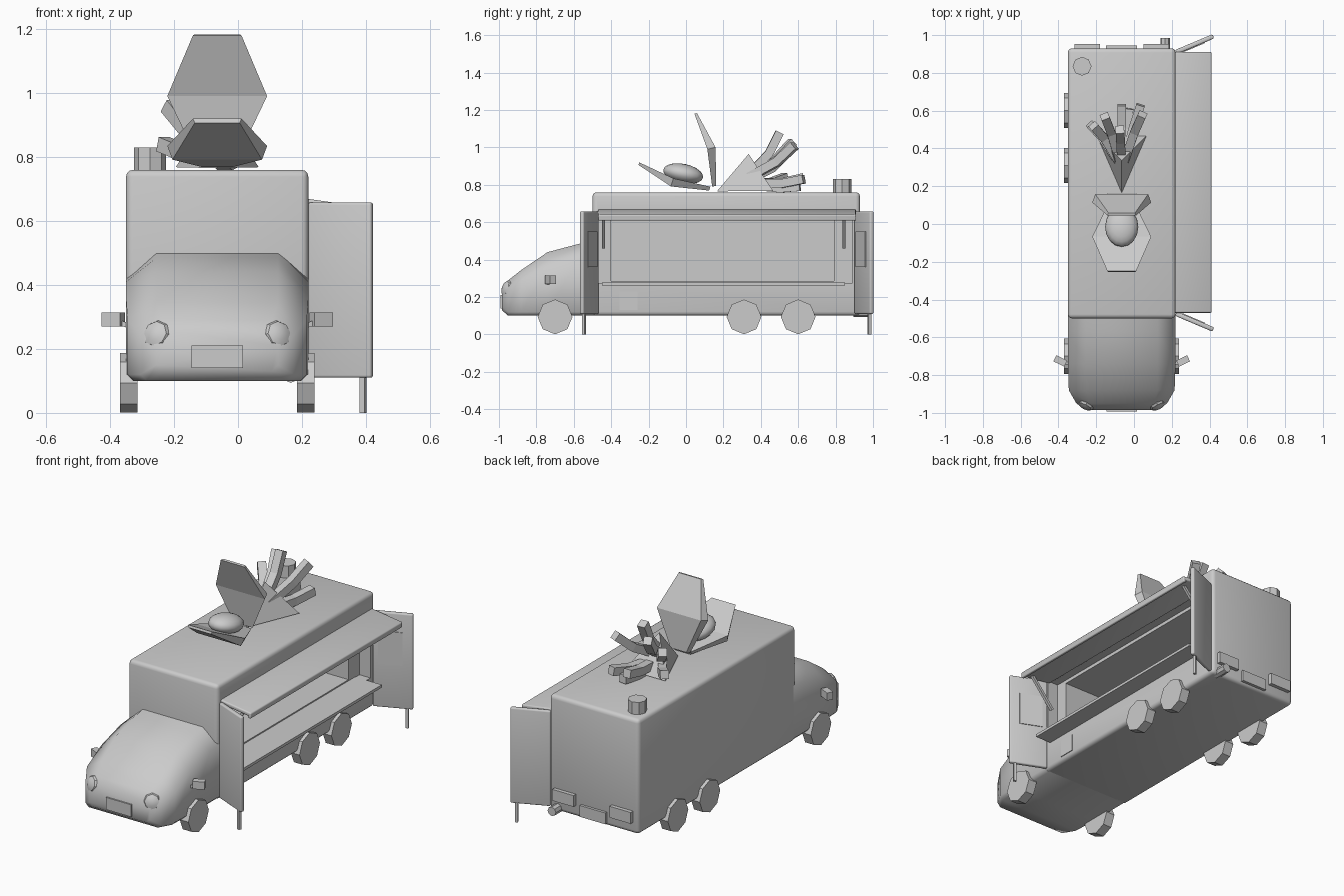
import bpy, bmesh, math
from mathutils import Vector, Matrix

if "Cube" in bpy.data.objects:
    bpy.data.objects.remove(bpy.data.objects["Cube"], do_unlink=True)

grey = bpy.data.materials.new("plain_grey")
grey.use_nodes = True
grey.diffuse_color = (0.6, 0.6, 0.6, 1)
grey.node_tree.nodes["Principled BSDF"].inputs["Base Color"].default_value = (0.6, 0.6, 0.6, 1)
CX = -0.065  # centre line of the van


def finish(name, bm, smooth=None):
    bmesh.ops.recalc_face_normals(bm, faces=bm.faces)
    mesh = bpy.data.meshes.new(name)
    bm.to_mesh(mesh)
    bm.free()
    mesh.materials.append(grey)
    ob = bpy.data.objects.new(name, mesh)
    bpy.context.collection.objects.link(ob)
    if smooth:
        bpy.ops.object.select_all(action='DESELECT')
        ob.select_set(True)
        bpy.context.view_layer.objects.active = ob
        bpy.ops.object.shade_smooth_by_angle(angle=math.radians(smooth))
    return ob


def box(name, lo, hi, bevel=0, turn=None):
    """Box between two corners, optionally bevelled and then transformed."""
    lo, hi = Vector(lo), Vector(hi)
    bm = bmesh.new()
    bmesh.ops.create_cube(bm, size=1, matrix=Matrix.Translation((lo + hi) / 2)
                          @ Matrix.Diagonal((*(hi - lo), 1)))
    if bevel:
        bmesh.ops.bevel(bm, geom=bm.edges[:], offset=bevel, segments=3,
                        profile=0.5, affect='EDGES')
    if turn:
        bm.transform(turn)
    return finish(name, bm, 40 if bevel else None)


def loft(name, rings, smooth=None):
    """Skin a row of equal rings and cap both ends."""
    bm = bmesh.new()
    rows = [[bm.verts.new(p) for p in ring] for ring in rings]
    n = len(rows[0])
    for a, b in zip(rows, rows[1:]):
        for i in range(n):
            bm.faces.new((a[i], a[(i + 1) % n], b[(i + 1) % n], b[i]))
    bm.faces.new(rows[0])
    bm.faces.new(rows[-1])
    return finish(name, bm, smooth)


def sweep(name, points, width):
    """Square bar along a path."""
    pts = [Vector(p) for p in points]
    rings = []
    for i, p in enumerate(pts):
        d = pts[min(i + 1, len(pts) - 1)] - pts[max(i - 1, 0)]
        side = d.cross(Vector((0, 0, 1)))
        side = side.normalized() if side.length > 1e-4 else Vector((1, 0, 0))
        up = side.cross(d).normalized()
        h = width / 2
        rings.append([p + side * a * h + up * b * h
                      for a, b in ((-1, -1), (1, -1), (1, 1), (-1, 1))])
    return loft(name, rings)


def cylinder(name, centre, radius, depth, axis='Z', sides=8):
    rot = {'X': Matrix.Rotation(math.pi / 2, 4, 'Y'),
           'Y': Matrix.Rotation(math.pi / 2, 4, 'X'), 'Z': Matrix()}[axis]
    bm = bmesh.new()
    bmesh.ops.create_cone(bm, cap_ends=True, segments=sides, radius1=radius, radius2=radius,
                          depth=depth, matrix=Matrix.Translation(centre) @ rot)
    return finish(name, bm)


def ball(name, centre, radii, rot=Matrix(), segs=8, rings=6, smooth=None):
    bm = bmesh.new()
    bmesh.ops.create_uvsphere(bm, u_segments=segs, v_segments=rings, radius=1,
                              matrix=Matrix.Translation(centre) @ rot @ Matrix.Diagonal((*radii, 1)))
    return finish(name, bm, smooth)


# Cargo body with a stepped serving hatch
body = box("body", (-0.35, -0.50, 0.10), (0.22, 0.93, 0.76), 0.022)
for lo, hi in (((0.15, -0.47, 0.275), (0.5, 0.89, 0.66)),
               ((-0.31, -0.40, 0.285), (0.3, 0.79, 0.64))):
    cutter = box("hatch_cutter", lo, hi)
    cutter.hide_render = True
    mod = body.modifiers.new("hatch", 'BOOLEAN')
    mod.operation, mod.solver, mod.object = 'DIFFERENCE', 'EXACT', cutter
    bpy.context.view_layer.objects.active = body
    bpy.ops.object.modifier_apply(modifier=mod.name)
    bpy.data.objects.remove(cutter, do_unlink=True)

# Cab: y, half width, roof half width, roof z, shoulder z, floor z
cab = []
for y, hw, tw, top, sh, b in ((-0.47, .285, .19, .505, .42, .10), (-0.57, .285, .19, .485, .41, .10),
                              (-0.74, .285, .19, .44, .36, .10), (-0.88, .28, .19, .345, .29, .10),
                              (-0.95, .24, .17, .29, .245, .10), (-0.985, .19, .13, .25, .21, .13)):
    half = [(tw, top), (hw, sh), (hw, b + .02), (hw - .02, b)]
    cab.append([(CX + x, y, z) for x, z in half] + [(CX - x, y, z) for x, z in reversed(half)])
loft("cab", cab, 62)
box("front_plate", (-0.145, -0.993, 0.14), (0.015, -0.975, 0.21))

# Paired cab and wheel parts
for s, side in ((1, "left"), (-1, "right")):
    aim = Vector((s * 0.5, -1, 0.35)).to_track_quat('Z', 'Y').to_matrix().to_4x4()
    ball(side + "_headlight", (CX + s * 0.19, -0.958, 0.245), (.046, .046, .022), aim, smooth=30)
    x = CX + s * 0.325
    turn = Matrix.Translation((x, -0.725, 0.292)) @ Matrix.Rotation(s * 0.45, 4, 'Z')
    box(side + "_mirror", (-0.032, -0.018, -0.022), (0.032, 0.018, 0.022), 0, turn)
    sweep(side + "_mirror_arm", [(CX + s * .27, -0.74, .27), (x, -0.73, .29)], 0.015)
    for tag, y in (("front", -0.70), ("middle", 0.31), ("rear", 0.60)):
        cylinder(f"{side}_{tag}_wheel", (CX + s * 0.277, y, 0.094), 0.093, 0.055, 'X')

# Hatch doors, folded out, each with a window and a leg
for s, tag in ((-1, "front"), (1, "rear")):
    turn = Matrix.Translation((0.222, -0.475 if s < 0 else 0.91, 0)) @ Matrix.Rotation(s * 0.40, 4, 'Z')
    box(tag + "_hatch_door", (0, -0.012, 0.11), (0.215, 0.012, 0.658), 0.008, turn)
    box(tag + "_door_window", (0.03, -s * 0.011, 0.36), (0.16, -s * 0.016, 0.55), 0, turn)
    box(tag + "_door_leg", (0.175, -0.008, 0.0), (0.191, 0.008, 0.13), 0, turn)
    y = -0.44 if s < 0 else 0.845
    sweep(tag + "_awning_strut", [(0.215, y, 0.465), (0.36, y, 0.635)], 0.016)

# Awning, counter and side panel
tilt = Matrix.Translation((0.21, 0, 0.658)) @ Matrix.Rotation(0.14, 4, 'Y')
box("awning", (0, -0.47, -0.012), (0.203, 0.91, 0.012), 0.008, tilt)
box("awning_lip", (0.185, -0.47, -0.022), (0.203, 0.91, 0), 0.005, tilt)
box("counter", (0.14, -0.45, 0.262), (0.32, 0.85, 0.278))
box("side_panel", (0.21, -0.355, 0.13), (0.224, -0.26, 0.23))

# Rear lights, plate, exhaust and roof vent
box("rear_plate", (-0.148, 0.92, 0.115), (0.015, 0.945, 0.18))
box("rear_right_light", (-0.315, 0.92, 0.165), (-0.18, 0.952, 0.23))
box("rear_left_light", (0.05, 0.92, 0.165), (0.185, 0.952, 0.23))
cylinder("exhaust_pipe", (0.165, 0.94, 0.12), 0.026, 0.09, 'Y')
cylinder("roof_vent", (-0.275, 0.835, 0.79), 0.05, 0.08)


# Roof display: open clamshell box
def clamshell(name, hinge, tip):
    """Half shell from hinge to tip, its outer side on the right of that line."""
    dy, dz = tip[0] - hinge[0], tip[1] - hinge[1]
    size = math.hypot(dy, dz)
    sign = 1 if dz > 0.3 else -1
    ny, nz = (dz / size, -dy / size) if sign > 0 else (-dz / size, dy / size)
    rings = []
    for u, inner, wi, outer, wo in ((0, .06, 0, .05, .022), (.5, .156, .022, .14, .067),
                                    (1, .076, 0, .07, .014)):
        rings.append([(CX + x, hinge[0] + dy * u + ny * w, hinge[1] + dz * u + nz * w)
                      for x, w in ((-inner, wi), (inner, wi), (outer, wo), (-outer, wo))])
    loft(name, rings)


clamshell("clamshell_base", (0.13, 0.79), (-0.25, 0.92))
clamshell("clamshell_lid", (0.14, 0.79), (0.045, 1.18))
ball("bun", (CX, -0.015, 0.86), (.088, .108, .052), Matrix.Rotation(-0.2, 4, 'X'), 16, 10, 60)

# Roof display: paper cone with bent chips
loft("chip_cone", [[(CX + x * k, 0.165 + (y - 0.165) * k, 0.765 + (z - 0.765) * k)
                    for x, y, z in ((-.13, .465, .768), (.13, .465, .768), (0, .335, .965))]
                   for k in (0.01, 1)])
for i, (x, y, z) in enumerate(((-.15, .52, .96), (-.17, .53, .84), (-.09, .57, 1.03),
                               (-.01, .50, 1.08), (0, .63, .84), (.10, .63, .83),
                               (.11, .58, 1.01), (.04, .61, .79))):
    end = Vector((CX + x, y, z))
    start = Vector((CX + x * 0.15, 0.34, 0.80 + (z - 0.80) * 0.2))
    bend = start.lerp(end, 0.55) + Vector((0, 0.015, -0.012))
    sweep(f"chip_{i + 1}", [start, bend, end], 0.046)
